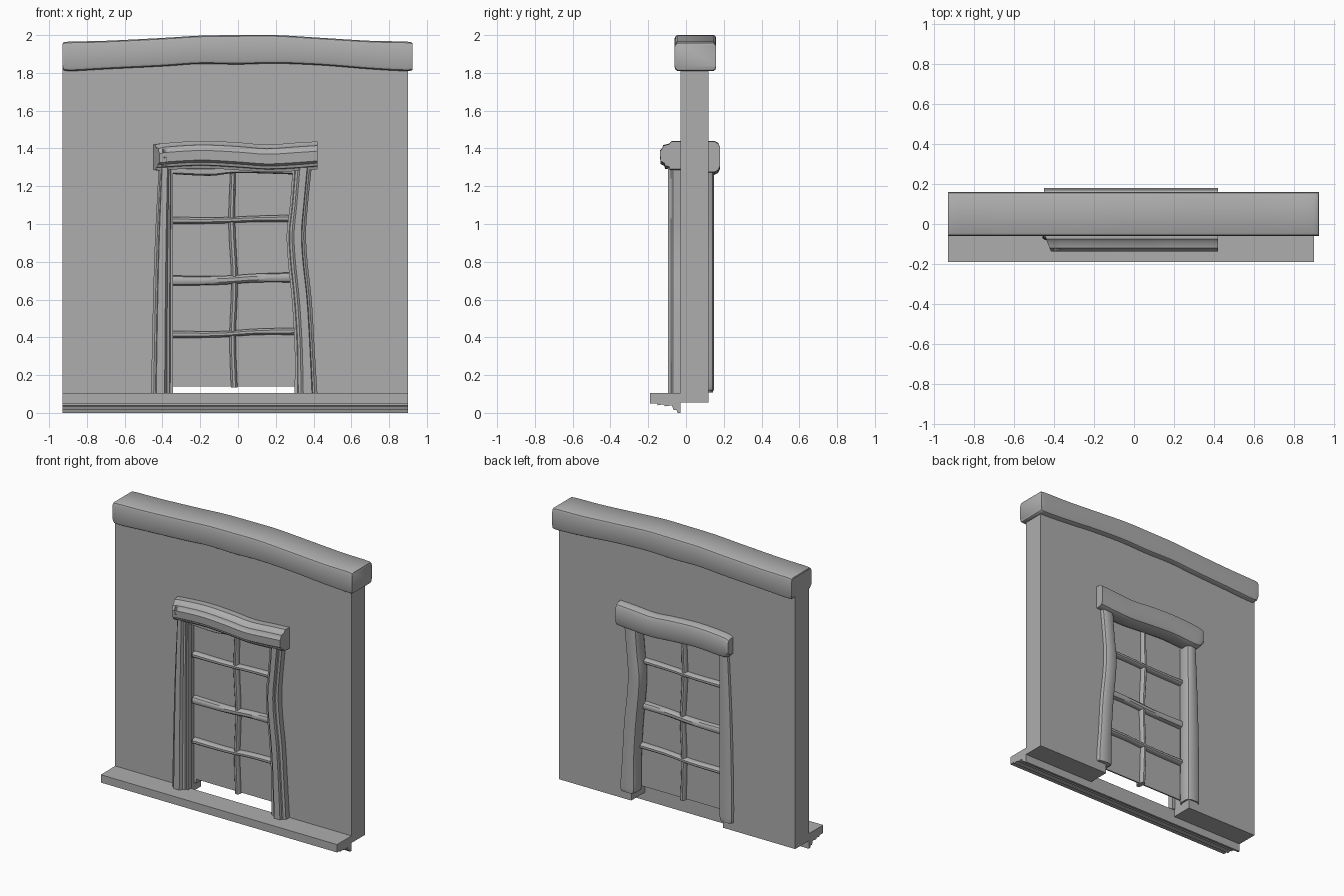
import bpy, bmesh, math
from mathutils import Vector

if "Cube" in bpy.data.objects:
    bpy.data.objects.remove(bpy.data.objects["Cube"])

grey = bpy.data.materials.new("plain_grey")
grey.use_nodes = True
COLOUR = (0.42, 0.42, 0.42, 1)
grey.diffuse_color = COLOUR
grey.node_tree.nodes["Principled BSDF"].inputs["Base Color"].default_value = COLOUR


def loft(name, rings, smooth=True):
    """Skin a list of closed rings and cap both ends."""
    bm = bmesh.new()
    rows = [[bm.verts.new(p) for p in ring] for ring in rings]
    n = len(rows[0])
    for a, b in zip(rows, rows[1:]):
        for i in range(n):
            j = (i + 1) % n
            bm.faces.new((a[i], a[j], b[j], b[i]))
    bm.faces.new(rows[0])
    bm.faces.new(rows[-1])
    bmesh.ops.recalc_face_normals(bm, faces=bm.faces)
    mesh = bpy.data.meshes.new(name)
    bm.to_mesh(mesh)
    bm.free()
    mesh.materials.append(grey)
    ob = bpy.data.objects.new(name, mesh)
    bpy.context.collection.objects.link(ob)
    if smooth:
        bpy.ops.object.select_all(action='DESELECT')
        ob.select_set(True)
        bpy.context.view_layer.objects.active = ob
        bpy.ops.object.shade_smooth_by_angle(angle=math.radians(35))
    return ob


def ease(keys, steps=4):
    """Smooth curve through the stations (position, low edge, high edge)."""
    p = [Vector(k) for k in keys]
    p = [2 * p[0] - p[1]] + p + [2 * p[-1] - p[-2]]
    out = []
    for a, b, c, d in zip(p, p[1:], p[2:], p[3:]):
        for s in range(steps):
            t = s / steps
            out.append(0.5 * (2 * b + (c - a) * t + (2 * a - 5 * b + 4 * c - d) * t ** 2
                              + (3 * b - a - 3 * c + d) * t ** 3))
    return out + [p[-2]]


def post(name, keys, profile):
    """Upright bent timber: profile is (fraction across x, y)."""
    return loft(name, [[(lo + (hi - lo) * u, y, z) for u, y in profile]
                       for z, lo, hi in ease(keys)])


def rail(name, keys, profile):
    """Level bent timber: profile is (fraction up z, y)."""
    return loft(name, [[(x, y, lo + (hi - lo) * u) for u, y in profile]
                       for x, lo, hi in ease(keys)])


def rounded(y0, y1, cu=0.2, cy=0.02):
    """Box section with softened corners."""
    return [(0, y0 + cy), (cu / 3, y0 + cy / 3), (cu, y0), (1 - cu, y0),
            (1 - cu / 3, y0 + cy / 3), (1, y0 + cy), (1, y1 - cy),
            (1 - cu / 3, y1 - cy / 3), (1 - cu, y1), (cu, y1),
            (cu / 3, y1 - cy / 3), (0, y1 - cy)]


# Wall with a doorway-like notch for the window
outline = [(-.93, .055), (-.93, 1.9), (.9, 1.9), (.9, .055),
           (.34, .055), (.34, 1.32), (-.37, 1.32), (-.37, .055)]
loft("wall", [[(x, y, z) for x, z in outline] for y in (-.03, .12)], False)

# Window pane
pane = [(-.38, .14), (-.38, 1.33), (.35, 1.33), (.35, .14)]
loft("window_pane", [[(x, y, z) for x, z in pane] for y in (.04, .05)], False)

# Stepped sill
sill = [(-.03, .105), (-.19, .105), (-.19, .05), (-.15, .05), (-.15, .04),
        (-.12, .045), (-.11, .035), (-.075, .04), (-.065, .015), (-.05, .015),
        (-.045, 0), (-.03, 0)]
loft("sill", [[(x, y, z) for y, z in sill] for x in (-.93, .9)], False)

# Rough top beam
beam = [(-.93, 1.83, 1.955), (-.9, 1.81, 1.965), (-.7, 1.82, 1.97), (-.4, 1.835, 1.985),
        (-.2, 1.848, 1.997), (0, 1.845, 2), (.2, 1.85, 2), (.45, 1.84, 1.985),
        (.7, 1.82, 1.97), (.9, 1.81, 1.965), (.925, 1.825, 1.95)]
rail("top_beam", beam, rounded(-.06, .16, .12, .015))

# Front casing: moulded jambs and lintel
left_edges = [(.105, .3, .42), (.35, .3, .405), (.6, .285, .39), (.8, .265, .368),
              (.95, .258, .36), (1.1, .275, .37), (1.3, .29, .39)]
right_edges = [(.105, -.46, -.345), (.5, -.452, -.345), (.9, -.44, -.345), (1.3, -.42, -.345)]
moulding = [(0, -.02), (0, -.07), (.12, -.08), (.2, -.08), (.24, -.095), (.62, -.095),
            (.72, -.075), (.84, -.07), (.88, -.06), (1, -.06), (1, -.02)]
post("front_jamb_left", left_edges, [(1 - u, y) for u, y in moulding])
post("front_jamb_right", right_edges, moulding)
lintel = [(-.45, 1.285, 1.42), (-.4, 1.285, 1.427), (-.2, 1.295, 1.44), (0, 1.285, 1.432),
          (.15, 1.275, 1.42), (.3, 1.28, 1.43), (.42, 1.29, 1.437)]
crown = [(0, -.02), (0, -.085), (.1, -.09), (.12, -.11), (.22, -.115), (.3, -.135),
         (.65, -.138), (.75, -.125), (.85, -.12), (.9, -.09), (1, -.075), (1, -.02)]
head = rail("front_lintel", lintel, crown)
for v in head.data.vertices:  # slant the right end back
    if v.co.x < -.41 and v.co.y < -.05:
        v.co.x += (-.05 - v.co.y) * .4
rail("lintel_underside", [(-.36, 1.265, 1.3), (-.15, 1.255, 1.3), (0, 1.27, 1.3),
                          (.31, 1.262, 1.3)], rounded(-.06, .05))

# Back casing: rounded timbers
back_left = [(.12, .315, .395), (.14, .3, .42)] + left_edges[1:]
back_right = [(.12, -.44, -.36), (.14, -.455, -.345)] + right_edges[1:]
post("back_jamb_left", back_left, rounded(.04, .148, .25, .025))
post("back_jamb_right", back_right, rounded(.04, .142, .25, .025))
back_lintel = [(x, lo - .015, hi) for x, lo, hi in lintel]
back_lintel[0] = (-.45, 1.3, 1.41)
rail("back_lintel", back_lintel, rounded(.05, .18, .2, .03))

# Glazing bars
for name, z0, z1, half in (("lower", .415, .432, .019), ("middle", .7, .718, .027),
                           ("upper", 1.018, 1.03, .019)):
    bar = [(-.36, z0 - half, z0 + half), (-.1, z0 - half * .8, z0 + half * .9),
           (.1, z1 - half, z1 + half * .7), (.33, z1 - half, z1 + half)]
    rail("glazing_bar_" + name, bar, rounded(.005, .085, .3, .02))
upright = [(.135, -.037, -.003), (.4, -.045, -.012), (.7, -.035, -.002),
           (1, -.05, -.015), (1.3, -.04, -.012)]
post("glazing_bar_upright", upright, rounded(.01, .08, .3, .02))
